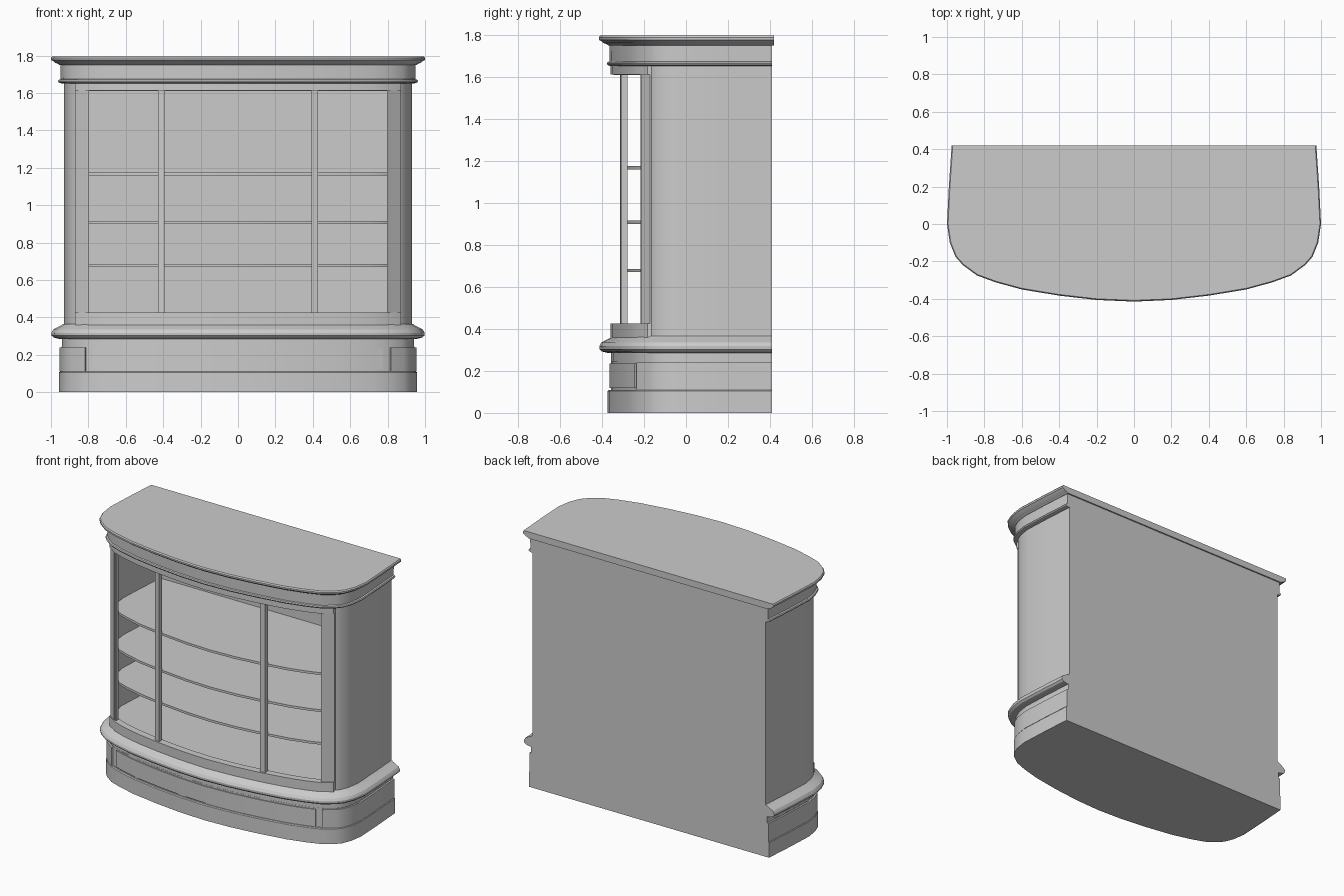
import bpy, bmesh, math
from mathutils import Vector

if "Cube" in bpy.data.objects:
    bpy.data.objects.remove(bpy.data.objects["Cube"], do_unlink=True)

GREY = bpy.data.materials.new("plain_grey")
GREY.use_nodes = True
GREY.diffuse_color = (0.6, 0.6, 0.6, 1)
GREY.node_tree.nodes["Principled BSDF"].inputs["Base Color"].default_value = (0.6, 0.6, 0.6, 1)

# Half plan of the bow front, from the back corner round to the middle
HALF = [Vector(p) for p in [
    (0.975, 0.42), (0.99, 0.2), (1.0, 0.0), (0.985, -0.1), (0.955, -0.175),
    (0.915, -0.22), (0.84, -0.275), (0.74, -0.312), (0.6, -0.35),
    (0.4, -0.383), (0.2, -0.406), (0.0, -0.415)]]
BACK = 0.41


def half_ring(off, back=BACK):
    """Half plan moved inward by off, with its first point kept on the back."""
    pts = []
    for i, p in enumerate(HALF):
        a = HALF[max(i - 1, 0)]
        b = HALF[i + 1] if i + 1 < len(HALF) else Vector((-0.2, -0.406))
        t = (b - a).normalized()
        pts.append(p + Vector((t.y, -t.x)) * off)
    pts[0].y = back
    return pts


def ring(off, back=BACK):
    h = half_ring(off, back)
    return h + [Vector((-p.x, p.y)) for p in reversed(h[:-1])]


def front_y(x, off):
    h = half_ring(off)
    for a, b in zip(h[::-1], h[-2::-1]):
        if a.x <= abs(x) <= b.x:
            return a.y + (b.y - a.y) * (abs(x) - a.x) / (b.x - a.x)
    return h[2].y


def loft(name, layers):
    """Skin a stack of (points, z) layers and cap both ends."""
    bm = bmesh.new()
    rows = [[bm.verts.new((p.x, p.y, z)) for p in pts] for pts, z in layers]
    n = len(rows[0])
    for lo, hi in zip(rows, rows[1:]):
        for i in range(n):
            j = (i + 1) % n
            bm.faces.new((lo[i], lo[j], hi[j], hi[i]))
    bm.faces.new(rows[0])
    bm.faces.new(rows[-1])
    bmesh.ops.recalc_face_normals(bm, faces=bm.faces)
    me = bpy.data.meshes.new(name)
    bm.to_mesh(me)
    bm.free()
    me.materials.append(GREY)
    ob = bpy.data.objects.new(name, me)
    bpy.context.collection.objects.link(ob)
    bpy.ops.object.select_all(action="DESELECT")
    ob.select_set(True)
    bpy.context.view_layer.objects.active = ob
    bpy.ops.object.shade_smooth_by_angle(angle=math.radians(28))
    return ob


def moulding(name, profile, back=BACK):
    return loft(name, [(ring(off, back), z) for off, z in profile])


def side_piece(name, side, outer, inner, z0, z1):
    """Slab wrapping one flank and its rounded front corner."""
    pts = half_ring(outer)[:7] + half_ring(inner)[6::-1]
    pts = [Vector((p.x * side, p.y)) for p in pts]
    loft(name, [(pts, z0), (pts, z1)])


def front_strip(name, x0, x1, z0, z1, off, depth):
    """Bar that follows the bow front between two x positions."""
    n = max(1, math.ceil((x1 - x0) / 0.08))
    xs = [x0 + (x1 - x0) * i / n for i in range(n + 1)]
    pts = [Vector((x, front_y(x, off))) for x in xs]
    pts += [p + Vector((0, depth)) for p in reversed(pts)]
    loft(name, [(pts, z0), (pts, z1)])


# Plinth, drawer band and neck
moulding("plinth", [(0.042, 0), (0.042, 0.105), (0.048, 0.11)])
moulding("drawer_band", [(0.057, 0.11), (0.057, 0.245)])
moulding("neck", [(0.058, 0.24), (0.058, 0.29)])
front_strip("drawer_front", -0.775, 0.775, 0.118, 0.235, 0.05, 0.02)

# Rounded waist moulding
moulding("waist_moulding", [
    (0.045, 0.285), (0.015, 0.292), (0.003, 0.303), (0.002, 0.318),
    (0.012, 0.335), (0.035, 0.348), (0.055, 0.358), (0.065, 0.365)])

# Case: floor, ceiling and back
moulding("case_floor", [(0.07, 0.36), (0.07, 0.42)])
moulding("case_ceiling", [(0.07, 1.61), (0.07, 1.665)])
back_pts = [Vector(p) for p in [(-0.9, BACK), (0.9, BACK), (0.9, 0.39), (-0.9, 0.39)]]
loft("back_panel", [(back_pts, 0.4), (back_pts, 1.63)])

# Shelves
for i, z in enumerate((0.67, 0.9, 1.16)):
    moulding(f"shelf_{i + 1}", [(0.1, z), (0.1, z + 0.016)], 0.395)

# Paired flanks, stiles and glazing posts
for side, label in ((1, "left"), (-1, "right")):
    side_piece(f"{label}_flank", side, 0.07, 0.095, 0.41, 1.62)
    side_piece(f"{label}_drawer_corner", side, 0.045, 0.07, 0.11, 0.24)
    for part, a, b, off, depth in (("stile", 0.815, 0.872, 0.064, 0.03),
                                   ("stile_lip", 0.797, 0.82, 0.07, 0.03),
                                   ("post", 0.392, 0.428, 0.068, 0.03)):
        x0, x1 = sorted((a * side, b * side))
        front_strip(f"{label}_{part}", x0, x1, 0.41, 1.62, off, depth)

# Rails above and below the opening
front_strip("bottom_rail", -0.872, 0.872, 0.36, 0.425, 0.056, 0.05)
front_strip("top_rail", -0.872, 0.872, 1.612, 1.66, 0.056, 0.05)

# Frieze with bead, and top slab with cornice
moulding("frieze_bead", [(0.055, 1.652), (0.042, 1.656), (0.038, 1.664),
                         (0.042, 1.671), (0.055, 1.675)])
moulding("frieze", [(0.052, 1.665), (0.05, 1.755)])
moulding("top_slab", [
    (0.045, 1.75), (0.035, 1.757), (0.02, 1.762), (0.012, 1.77),
    (0.001, 1.776), (0.0, 1.788), (0.006, 1.796)], 0.42)
